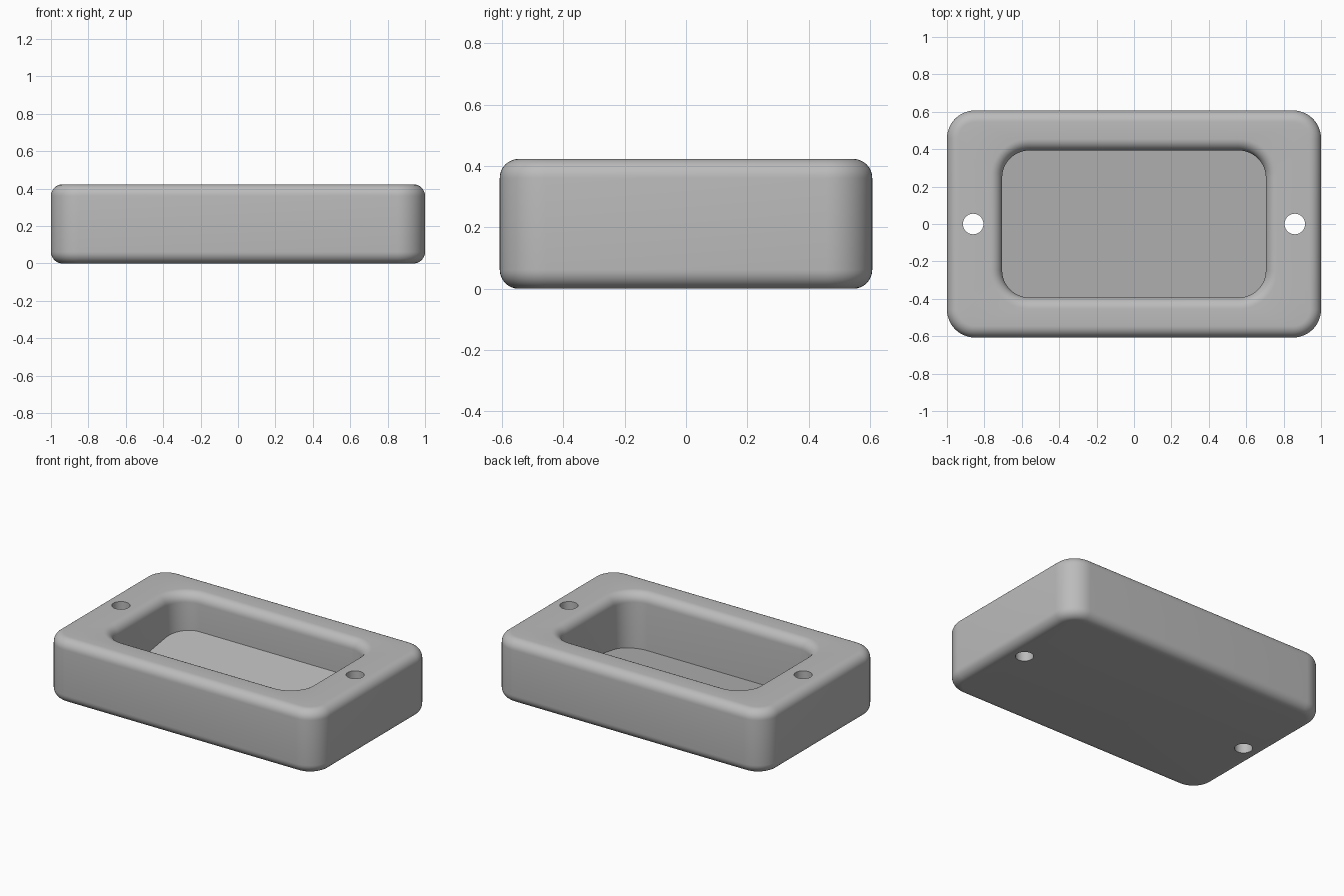
import bpy, bmesh, math

if "Cube" in bpy.data.objects:
    bpy.data.objects.remove(bpy.data.objects["Cube"])

# Overall sizes
HX, HY, H = 1.0, 0.607, 0.423      # half length, half width, height
R, F = 0.15, 0.062                 # plan corner radius, edge fillet
PX, PY, PR = 0.705, 0.393, 0.145   # pocket half sizes and corner radius
FLOOR_Z, SLOPE = 0.116, 0.16       # pocket floor rises toward the back
CORNER, ARC = 12, 8

grey = bpy.data.materials.new("plain grey")
grey.diffuse_color = (0.5, 0.5, 0.5, 1)
grey.use_nodes = True
grey.node_tree.nodes["Principled BSDF"].inputs["Base Color"].default_value = grey.diffuse_color


def ring(bm, hx, hy, r, z_of):
    """Rounded rectangle loop; z_of gives the height at each y."""
    verts = []
    for k, (sx, sy) in enumerate(((1, 1), (-1, 1), (-1, -1), (1, -1))):
        for i in range(CORNER + 1):
            a = math.pi / 2 * (k + i / CORNER)
            x = sx * (hx - r) + r * math.cos(a)
            y = sy * (hy - r) + r * math.sin(a)
            verts.append(bm.verts.new((x, y, z_of(y))))
    return verts


# Body: one shell from the underside, over the rim and down to the pocket floor
bm = bmesh.new()
rings = []
arc = [math.pi / 2 * i / ARC for i in range(ARC + 1)]


def add(hx, hy, r, inset, z):
    rings.append(ring(bm, hx - inset, hy - inset, r - inset, lambda y: z))


for a in arc:                       # lower outer fillet
    add(HX, HY, R, F * (1 - math.sin(a)), F * (1 - math.cos(a)))
for a in arc:                       # upper outer fillet
    add(HX, HY, R, F * (1 - math.cos(a)), H - F * (1 - math.sin(a)))
for a in arc:                       # rounded pocket lip
    add(PX, PY, PR, -F * (1 - math.sin(a)), H - F * (1 - math.cos(a)))
rings.append(ring(bm, PX, PY, PR, lambda y: FLOOR_Z + SLOPE * y))

for lo, hi in zip(rings, rings[1:]):
    n = len(lo)
    for i in range(n):
        j = (i + 1) % n
        bm.faces.new((lo[i], lo[j], hi[j], hi[i]))
bm.faces.new(rings[-1])             # sloped pocket floor
bm.faces.new(rings[0][::-1])        # underside
bmesh.ops.recalc_face_normals(bm, faces=bm.faces)
mesh = bpy.data.meshes.new("tray_body")
bm.to_mesh(mesh)
bm.free()
body = bpy.data.objects.new("tray_body", mesh)
bpy.context.collection.objects.link(body)
mesh.materials.append(grey)

# Screw holes through both ends
for side, x in (("left", -0.86), ("right", 0.86)):
    bpy.ops.mesh.primitive_cylinder_add(vertices=40, radius=0.055, depth=1,
                                        location=(x, 0, 0.2))
    cutter = bpy.context.object
    cutter.name = side + "_hole_cutter"
    cutter.data.materials.append(grey)
    cutter.hide_render = True
    cutter.hide_set(True)
    cut = body.modifiers.new(side + "_hole", 'BOOLEAN')
    cut.operation, cut.solver, cut.object = 'DIFFERENCE', 'EXACT', cutter

# Apply the holes, then smooth the fillets and keep sharp edges
bpy.context.view_layer.objects.active = body
body.select_set(True)
for name in [m.name for m in body.modifiers]:
    bpy.ops.object.modifier_apply(modifier=name)
bpy.ops.object.shade_smooth_by_angle(angle=math.radians(30))
